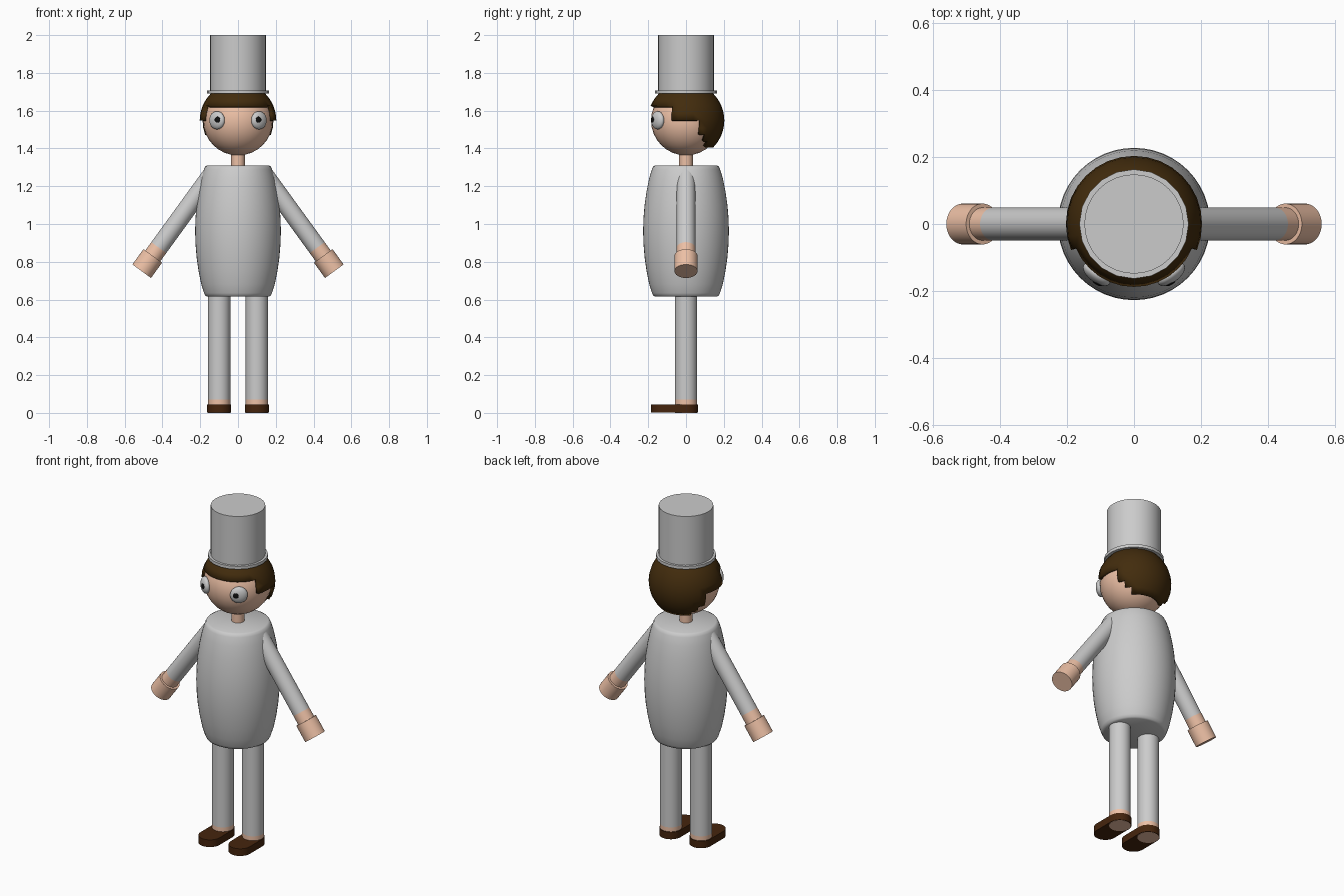
import bpy, bmesh, math
from mathutils import Vector, Matrix

if "Cube" in bpy.data.objects:
    bpy.data.objects.remove(bpy.data.objects["Cube"])


def material(name, rgb):
    m = bpy.data.materials.new(name)
    m.diffuse_color = (*rgb, 1)
    m.use_nodes = True
    m.node_tree.nodes["Principled BSDF"].inputs["Base Color"].default_value = m.diffuse_color
    return m


SKIN = material("skin", (0.85, 0.53, 0.38))
HAIR = material("hair", (0.055, 0.025, 0.004))
LEATHER = material("leather", (0.06, 0.018, 0.004))
BLACK = material("black", (0.005, 0.005, 0.005))


def finish(name, bm, mat=None):
    bmesh.ops.recalc_face_normals(bm, faces=bm.faces)
    me = bpy.data.meshes.new(name)
    bm.to_mesh(me)
    bm.free()
    ob = bpy.data.objects.new(name, me)
    bpy.context.collection.objects.link(ob)
    if mat:
        me.materials.append(mat)
    bpy.ops.object.select_all(action='DESELECT')
    ob.select_set(True)
    bpy.context.view_layer.objects.active = ob
    bpy.ops.object.shade_smooth_by_angle(angle=math.radians(35))
    return ob


def rod(name, a, b, r, mat=None, sides=32):
    a, b = Vector(a), Vector(b)
    d = b - a
    bm = bmesh.new()
    M = Matrix.Translation((a + b) / 2) @ d.to_track_quat('Z', 'Y').to_matrix().to_4x4()
    bmesh.ops.create_cone(bm, cap_ends=True, segments=sides, radius1=r, radius2=r,
                          depth=d.length, matrix=M)
    return finish(name, bm, mat)


def ball(name, pos, radii, azimuth=0, mat=None):
    bm = bmesh.new()
    M = Matrix.Translation(pos) @ Matrix.Rotation(azimuth, 4, 'Z') @ Matrix.Diagonal((*radii, 1))
    bmesh.ops.create_uvsphere(bm, u_segments=32, v_segments=16, radius=1, matrix=M)
    return finish(name, bm, mat)


def lathe(name, profile, mat=None, steps=48):
    bm = bmesh.new()
    vs = [bm.verts.new((r, 0, z)) for r, z in profile]
    es = [bm.edges.new(p) for p in zip(vs, vs[1:])]
    bmesh.ops.spin(bm, geom=vs + es, axis=(0, 0, 1), cent=(0, 0, 0),
                   angle=math.tau, steps=steps)
    bmesh.ops.remove_doubles(bm, verts=bm.verts, dist=1e-4)
    return finish(name, bm, mat)


# Barrel-shaped torso, symmetric about its middle
half = [(0.227, 0.0), (0.225, 0.07), (0.219, 0.14), (0.209, 0.21),
        (0.195, 0.28), (0.18, 0.328), (0.173, 0.342), (0.163, 0.3475), (0, 0.3475)]
MID = 0.9625
lathe("torso", [(r, MID - z) for r, z in reversed(half)] +
      [(r, MID + z) for r, z in half[1:]])

# Neck, head and hat
HEAD_Z = 1.548
rod("neck", (0, 0, 1.29), (0, 0, 1.40), 0.036, SKIN)
ball("head", (0, 0, HEAD_Z), (0.185,) * 3, 0, SKIN)
rod("hat_brim", (0, 0, 1.69), (0, 0, 1.708), 0.163, sides=20)
rod("hat_crown", (0, 0, 1.70), (0, 0, 2.0), 0.148)

# Hair: sphere with the face opening removed along its grid, then thickened
bm = bmesh.new()
bmesh.ops.create_uvsphere(bm, u_segments=32, v_segments=16, radius=0.203)
# (lowest latitude, start angle behind the ear line)
rows = [(22.5, -91), (0, -22.5), (-22.5, 22.5), (-33.75, 33.75), (-45, 45), (-91, 91)]
doomed = []
for f in bm.faces:
    c = f.calc_center_median()
    lat = math.degrees(math.asin(c.z / c.length))
    back = math.degrees(math.atan2(c.y, abs(c.x)))
    start = next(s for low, s in rows if lat > low)
    if back < start:
        doomed.append(f)
bmesh.ops.delete(bm, geom=doomed, context='FACES')
bmesh.ops.translate(bm, verts=bm.verts, vec=(0, 0, HEAD_Z))
hair = finish("hair", bm, HAIR)
mod = hair.modifiers.new("thickness", 'SOLIDIFY')
mod.thickness = 0.03
mod.offset = -1

# Hip-to-toe shoe outline: round heel, longer round toe
R, TOE = 0.063, -0.122
outline = [(R * math.cos(t), R * math.sin(t) + (0 if i <= 16 else TOE))
           for i in range(34)
           for t in [math.pi * (i if i <= 16 else i - 1) / 16]]

for s, side in ((-1, "right"), (1, "left")):
    # Eyes
    ball(f"{side}_eye", (s * 0.111, -0.150, 1.549), (0.048, 0.024, 0.048), s * math.radians(37))
    ball(f"{side}_pupil", (s * 0.109, -0.177, 1.552), (0.016, 0.005, 0.016),
         s * math.radians(27), BLACK)

    # Arm along one slanted axis: sleeve, wrist, hand
    def arm(z):
        return (s * (0.51 - (z - 0.75) * 0.726), 0, z)
    rod(f"{side}_sleeve", arm(1.275), arm(0.875), 0.049)
    rod(f"{side}_wrist", arm(0.875), arm(0.80), 0.049, SKIN)
    rod(f"{side}_hand", arm(0.831), arm(0.75), 0.061, SKIN)

    # Leg and ankle
    rod(f"{side}_leg", (s * 0.1, 0, 0.07), (s * 0.1, 0, 0.64), 0.059)
    rod(f"{side}_ankle", (s * 0.1, 0, 0), (s * 0.1, 0, 0.07), 0.059, SKIN)

    # Shoe
    bm = bmesh.new()
    face = bm.faces.new([bm.verts.new((x + s * 0.1, y, 0.001)) for x, y in outline])
    ext = bmesh.ops.extrude_face_region(bm, geom=[face], use_keep_orig=True)
    bmesh.ops.translate(bm, vec=(0, 0, 0.043),
                        verts=[v for v in ext["geom"] if isinstance(v, bmesh.types.BMVert)])
    finish(f"{side}_shoe", bm, LEATHER)
